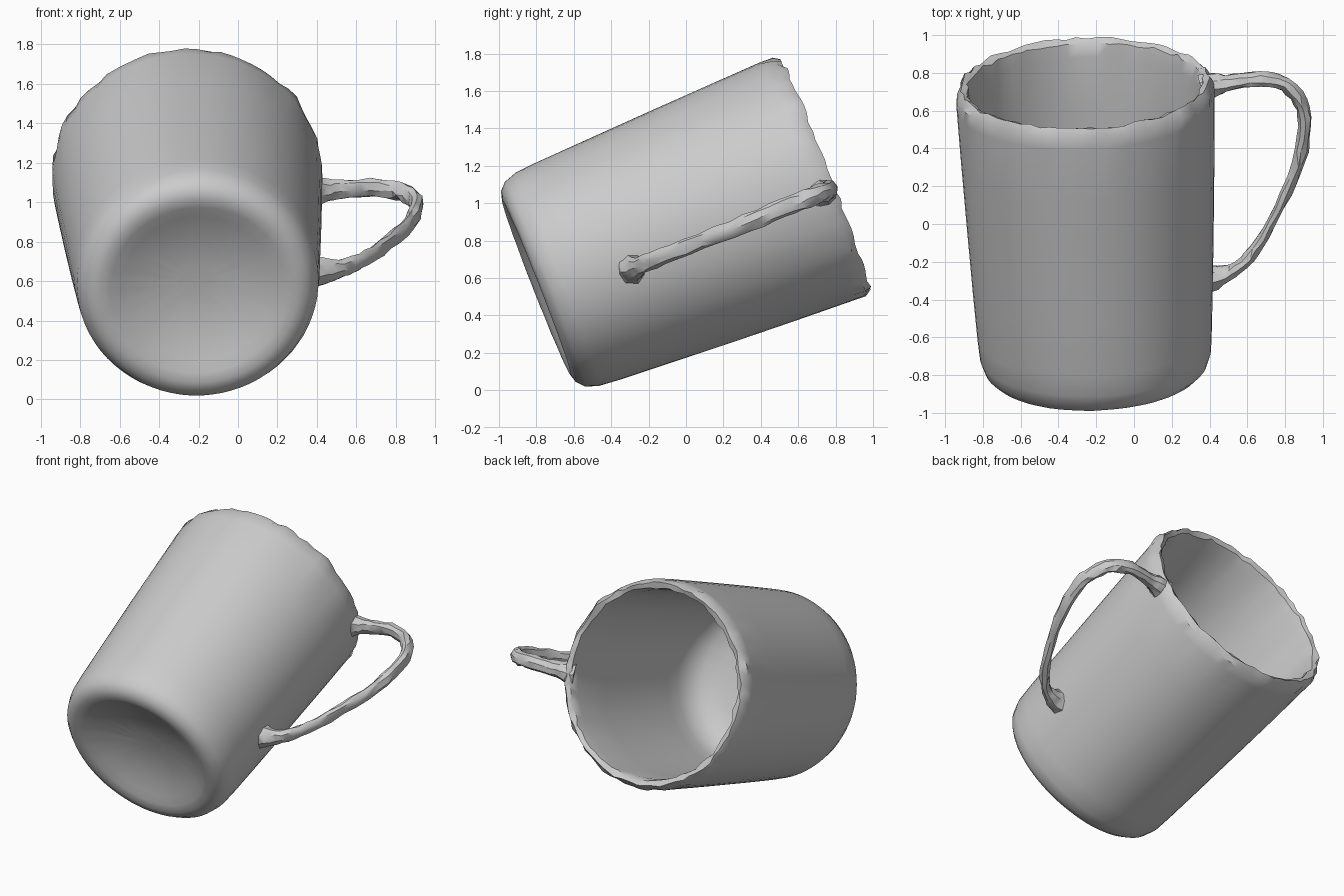
import bpy, bmesh, math, random
from mathutils import Vector

if "Cube" in bpy.data.objects:
    bpy.data.objects.remove(bpy.data.objects["Cube"])

random.seed(4)


def finish(bm, name):
    bmesh.ops.recalc_face_normals(bm, faces=bm.faces)
    mesh = bpy.data.meshes.new(name)
    bm.to_mesh(mesh)
    bm.free()
    obj = bpy.data.objects.new(name, mesh)
    bpy.context.collection.objects.link(obj)
    return obj


def smooth(obj, degrees):
    bpy.ops.object.select_all(action='DESELECT')
    obj.select_set(True)
    bpy.context.view_layer.objects.active = obj
    bpy.ops.object.shade_smooth_by_angle(angle=math.radians(degrees))


def jitter(amount):
    return Vector([random.uniform(-amount, amount) for _ in range(3)])


def skin(bm, rings):
    for a, b in zip(rings, rings[1:]):
        n = len(a)
        for i in range(n):
            j = (i + 1) % n
            bm.faces.new((a[i], a[j], b[j], b[i]))


# Cup: one closed lathe profile (radius, height), tipped back along its axis
base = Vector((-0.20, -0.80, 0.549))
axis = Vector((-0.06, 1.545, 0.606))
turn = Vector((0, 0, 1)).rotation_difference(axis)
profile = [(0.1, 0.1), (0.2, 0.087), (0.3, 0.065), (0.39, 0.035), (0.45, 0.012),
           (0.50, 0.0), (0.55, 0.014), (0.588, 0.05), (0.612, 0.12), (0.622, 0.24),
           (0.636, 0.5), (0.656, 0.9), (0.672, 1.25), (0.684, 1.55), (0.682, 1.62),
           (0.655, 1.66), (0.625, 1.645), (0.614, 1.57), (0.605, 1.25), (0.59, 0.9),
           (0.57, 0.5), (0.56, 0.38), (0.53, 0.28), (0.46, 0.215), (0.34, 0.185),
           (0.15, 0.172)]
bm = bmesh.new()
rings = []
for r, h in profile:
    ring = []
    for i in range(72):
        a = math.tau * i / 72
        p = base + turn @ Vector((r * math.cos(a), r * math.sin(a), h))
        # slightly chipped, uneven lip
        ring.append(bm.verts.new(p + jitter(0.009 if h > 1.6 else 0.0008)))
    rings.append(ring)
skin(bm, rings)
bm.faces.new(rings[0])
bm.faces.new(rings[-1])
smooth(finish(bm, "cup_body"), 40)

# Handle: path points (x, y, in-plane radius, radius across), in a tilted plane
path = [(0.37, 0.715, 0.085, 0.085), (0.43, 0.735, 0.065, 0.07),
        (0.52, 0.752, 0.04, 0.052), (0.67, 0.77, 0.038, 0.05),
        (0.80, 0.738, 0.038, 0.05), (0.882, 0.645, 0.037, 0.05),
        (0.905, 0.52, 0.036, 0.05), (0.87, 0.32, 0.032, 0.048),
        (0.765, 0.08, 0.029, 0.046), (0.645, -0.13, 0.03, 0.045),
        (0.55, -0.232, 0.033, 0.048), (0.46, -0.275, 0.055, 0.062),
        (0.37, -0.295, 0.085, 0.085)]
pts = [Vector(p) for p in path]


def spline(i, t):
    a, b, c, d = (pts[max(0, min(len(pts) - 1, i + k))] for k in (-1, 0, 1, 2))
    return 0.5 * (2 * b + (c - a) * t + (2 * a - 5 * b + 4 * c - d) * t * t
                  + (3 * b - a - 3 * c + d) * t ** 3)


samples = [spline(i, k / 3) for i in range(len(pts) - 1) for k in range(3)] + [pts[-1]]
centres = [Vector((s[0], s[1], 0.665 + (s[1] + 0.25) * 0.40)) for s in samples]
across = Vector((0, -0.371, 0.928))
bm = bmesh.new()
rings = []
for i, (c, s) in enumerate(zip(centres, samples)):
    tangent = (centres[min(i + 1, len(centres) - 1)] - centres[max(i - 1, 0)]).normalized()
    side = tangent.cross(across).normalized()
    rings.append([bm.verts.new(c + side * s[2] * math.cos(math.tau * k / 8)
                               + across * s[3] * math.sin(math.tau * k / 8) + jitter(0.006))
                  for k in range(8)])
skin(bm, rings)
bm.faces.new(rings[0])
bm.faces.new(rings[-1])
bmesh.ops.triangulate(bm, faces=bm.faces)
smooth(finish(bm, "handle"), 30)
